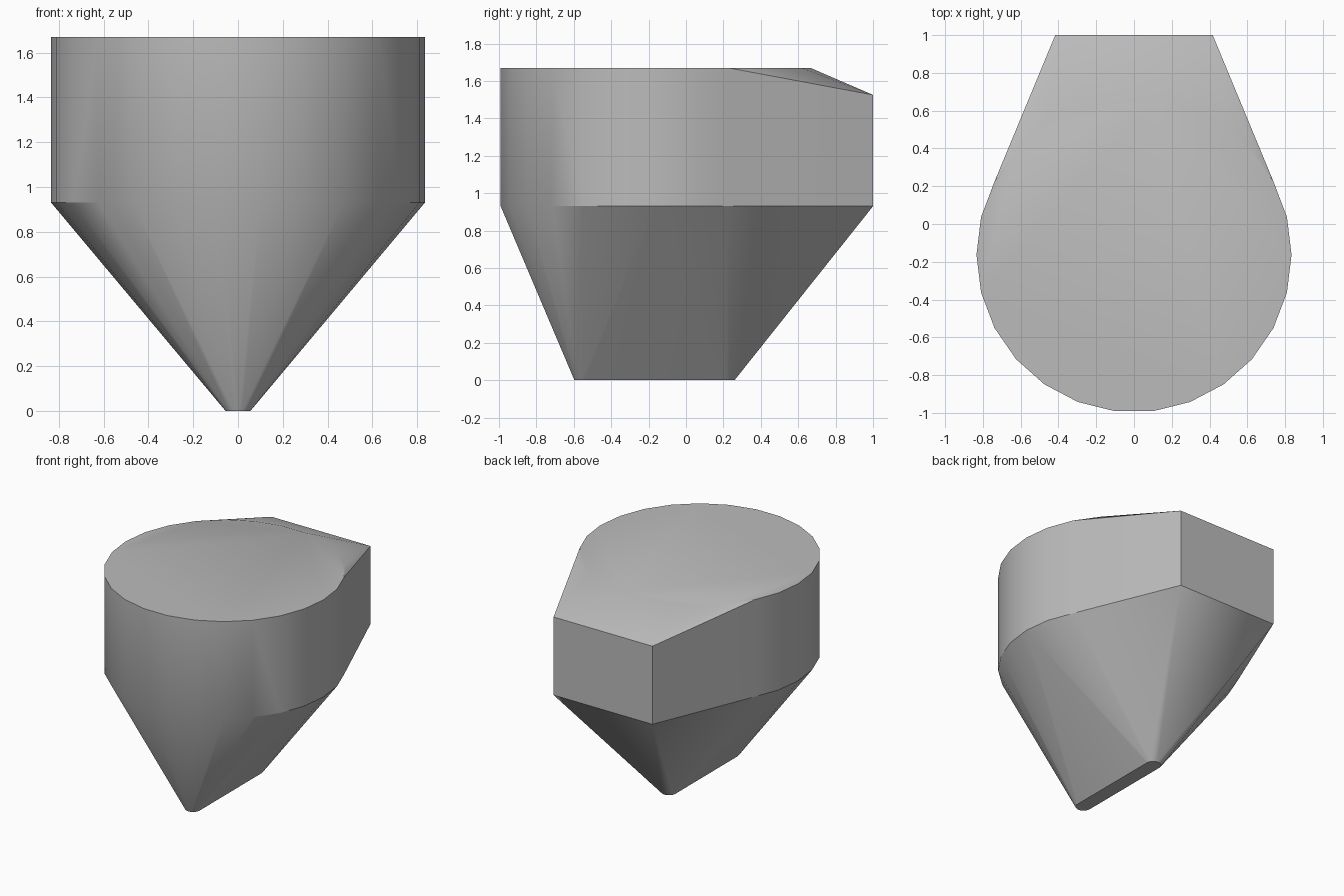
import bpy, bmesh, math
from math import sin, cos, radians

cube = bpy.data.objects.get("Cube")
if cube:
    bpy.data.objects.remove(cube, do_unlink=True)

SIDES = 26


def ring(y, radius, z):
    """Points of a horizontal circle centred on x = 0."""
    step = math.tau / SIDES
    return [(radius * cos(i * step), y + radius * sin(i * step), z)
            for i in range(SIDES)]


def back_edge(z):
    """The two corners of the straight back."""
    return [(-0.417, 1.0, z), (0.417, 1.0, z)]


# Round body with a flat back, tapering to a narrow rounded slot
points = ring(-0.163, 0.834, 1.67) + back_edge(1.525)
points += ring(-0.163, 0.834, 0.93) + back_edge(0.93)
points += ring(-0.542, 0.055, 0) + ring(0.205, 0.055, 0)

bm = bmesh.new()
for p in points:
    bm.verts.new(p)
hull = bmesh.ops.convex_hull(bm, input=bm.verts)
loose = [v for v in bm.verts if not v.link_faces]
bmesh.ops.delete(bm, geom=loose, context='VERTS')

# Merge coplanar triangles into clean flat faces
bmesh.ops.dissolve_limit(bm, angle_limit=radians(0.5),
                         verts=bm.verts, edges=bm.edges)
bmesh.ops.recalc_face_normals(bm, faces=bm.faces)

mesh = bpy.data.meshes.new("hopper_body")
bm.to_mesh(mesh)
bm.free()
body = bpy.data.objects.new("hopper_body", mesh)
bpy.context.collection.objects.link(body)

# Plain grey finish
grey = bpy.data.materials.new("plain_grey")
grey.use_nodes = True
colour = (0.5, 0.5, 0.5, 1)
grey.diffuse_color = colour
grey.node_tree.nodes["Principled BSDF"].inputs["Base Color"].default_value = colour
mesh.materials.append(grey)

# Smooth curved walls, sharp corners
bpy.ops.object.select_all(action='DESELECT')
body.select_set(True)
bpy.context.view_layer.objects.active = body
bpy.ops.object.shade_smooth_by_angle(angle=radians(30))
